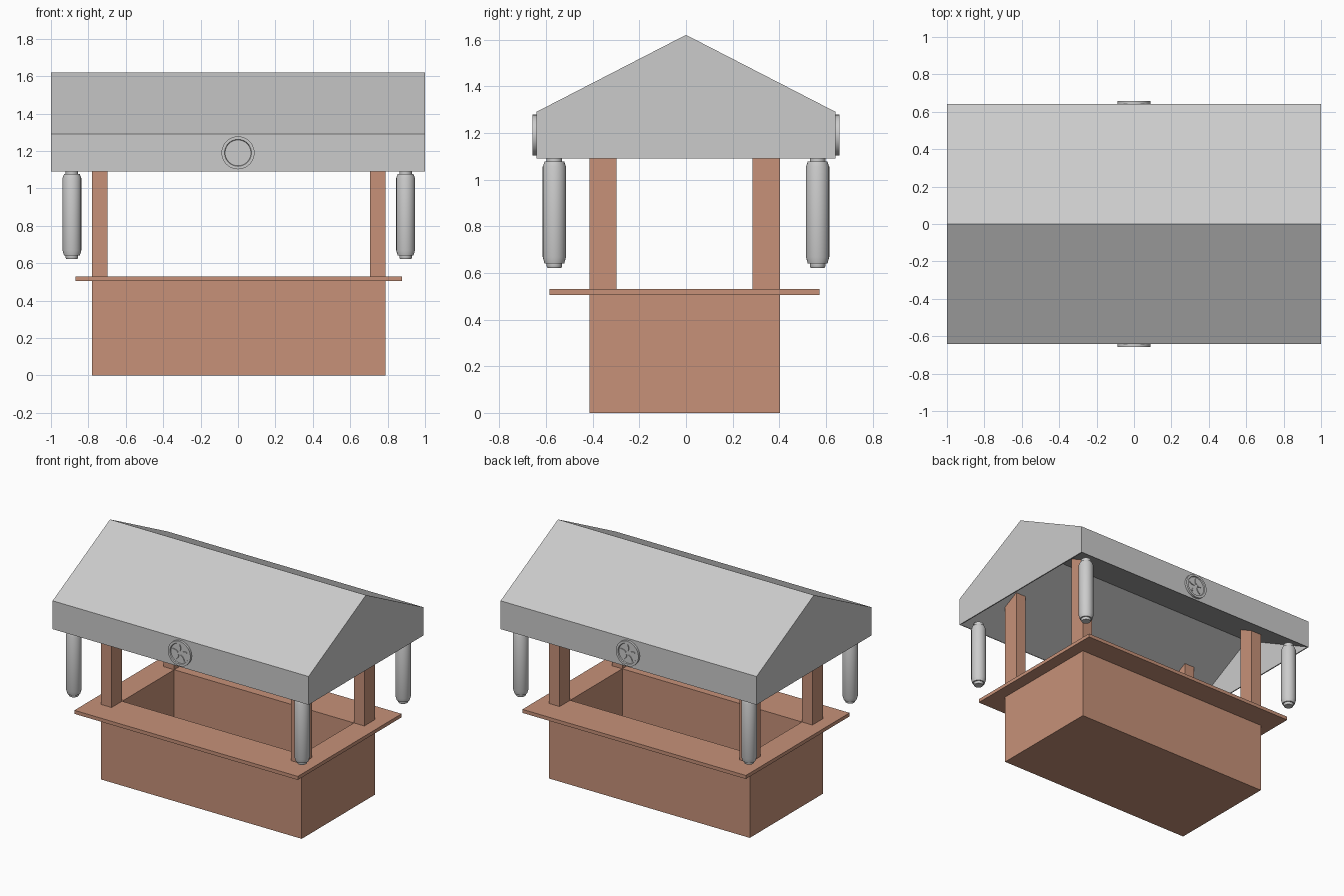
import bpy, bmesh
from math import pi, sin, cos
from mathutils import Matrix

if "Cube" in bpy.data.objects:
    bpy.data.objects.remove(bpy.data.objects["Cube"])

wood = bpy.data.materials.new("wood")
wood.diffuse_color = (0.57, 0.285, 0.19, 1)
wood.use_nodes = True
wood.node_tree.nodes["Principled BSDF"].inputs["Base Color"].default_value = wood.diffuse_color
CX, CY = 0.004, -0.006          # slight offset of the wooden body


def finish(name, bm, mat=None, smooth=False):
    bmesh.ops.recalc_face_normals(bm, faces=bm.faces)
    me = bpy.data.meshes.new(name)
    bm.to_mesh(me)
    bm.free()
    ob = bpy.data.objects.new(name, me)
    bpy.context.collection.objects.link(ob)
    if mat:
        me.materials.append(mat)
    if smooth:
        bpy.ops.object.select_all(action='DESELECT')
        ob.select_set(True)
        bpy.context.view_layer.objects.active = ob
        bpy.ops.object.shade_smooth_by_angle(angle=0.6)
    return ob


def rect_shell(name, steps, closed):
    """Skin rectangles (half x, half y, z); close into a ring or cap both ends."""
    bm = bmesh.new()
    loops = [[bm.verts.new((CX + sx * hx, CY + sy * hy, z))
              for sx, sy in ((-1, -1), (1, -1), (1, 1), (-1, 1))] for hx, hy, z in steps]
    pairs = list(zip(loops, loops[1:]))
    if closed:
        pairs.append((loops[-1], loops[0]))
    else:
        bm.faces.new(loops[0])
        bm.faces.new(loops[-1])
    for a, b in pairs:
        for i in range(4):
            j = (i + 1) % 4
            bm.faces.new((a[i], a[j], b[j], b[i]))
    return finish(name, bm, wood)


def prism(name, profile, half):
    """Extrude a y-z profile along x."""
    bm = bmesh.new()
    f = bm.faces.new([bm.verts.new((-half, y, z)) for y, z in profile])
    ext = bmesh.ops.extrude_face_region(bm, geom=[f])
    bmesh.ops.translate(bm, vec=(2 * half, 0, 0),
                        verts=[v for v in ext["geom"] if isinstance(v, bmesh.types.BMVert)])
    return finish(name, bm)


def lathe(bm, profile, n):
    """Spin an (r, z) profile around z."""
    vs = [bm.verts.new((r, 0, z)) for r, z in profile]
    es = [bm.edges.new(p) for p in zip(vs, vs[1:])]
    bmesh.ops.spin(bm, geom=vs + es, axis=(0, 0, 1), cent=(0, 0, 0),
                   angle=2 * pi, steps=n, use_duplicate=False)
    bmesh.ops.remove_doubles(bm, verts=bm.verts, dist=1e-5)


# Hollow stall body and the counter ring on top
rect_shell("stall_base", [(.702, .291, .03), (.702, .291, .505),
                          (.784, .408, .505), (.784, .408, 0)], False)
rect_shell("counter", [(.873, .579, .505), (.873, .579, .53),
                       (.702, .291, .53), (.702, .291, .505)], True)

# Roof: gabled block hollowed from below by a triangular cutter
roof = prism("roof", [(-.641, 1.09), (.641, 1.09), (.641, 1.29), (0, 1.62), (-.641, 1.29)], 1)
cutter = prism("roof_cutter", [(-.636, 1), (.636, 1), (.636, 1.0915), (0, 1.42), (-.636, 1.0915)], .992)
cutter.hide_render = True
cutter.hide_viewport = True
mod = roof.modifiers.new("hollow", 'BOOLEAN')
mod.operation = 'DIFFERENCE'
mod.solver = 'EXACT'
mod.object = cutter

lantern = [(0, .622), (.03, .622), (.033, .627), (.033, .64), (.042, .64), (.05, .668),
           (.05, 1.055), (.042, 1.077), (.033, 1.077), (.033, 1.1), (0, 1.1)]
for sx, side in ((-1, "left"), (1, "right")):
    for sy, end in ((-1, "front"), (1, "back")):
        # Corner post, running up into the roof slab
        bm = bmesh.new()
        bmesh.ops.create_cube(bm, size=1, matrix=Matrix.Translation(
            (CX + sx * .743, CY + sy * .3495, .91)) @ Matrix.Diagonal((.082, .117, .77, 1)))
        finish(f"{end}_{side}_post", bm, wood)
        # Hanging lantern
        bm = bmesh.new()
        lathe(bm, lantern, 24)
        bmesh.ops.translate(bm, vec=(CX + sx * .892, sy * .564, 0), verts=bm.verts)
        finish(f"{end}_{side}_lantern", bm, smooth=True)

# Round medallions with five raised petals on the front and back fascia
for turn, end in ((0, "front"), (pi, "back")):
    bm = bmesh.new()
    lathe(bm, [(0, 0), (.088, 0), (.088, .017), (.072, .017), (.069, .01), (0, .01)], 40)
    for k in range(5):
        a = pi / 2 + k * 2 * pi / 5
        pts = []
        for i in range(12):
            t = 2 * pi * i / 12
            u, w = .037 + .024 * cos(t), .0095 * sin(t)
            pts.append((u * cos(a) - w * sin(a), u * sin(a) + w * cos(a)))
        low = [bm.verts.new((x, y, .009)) for x, y in pts]
        top = [bm.verts.new((x, y, .016)) for x, y in pts]
        bm.faces.new(top)
        for i in range(12):
            j = (i + 1) % 12
            bm.faces.new((low[i], low[j], top[j], top[i]))
        bm.faces.new(low[::-1])
    bmesh.ops.transform(bm, verts=bm.verts, matrix=Matrix.Rotation(turn, 4, 'Z')
                        @ Matrix.Translation((0, -.64, 1.19)) @ Matrix.Rotation(pi / 2, 4, 'X'))
    finish(f"{end}_medallion", bm, smooth=True)
